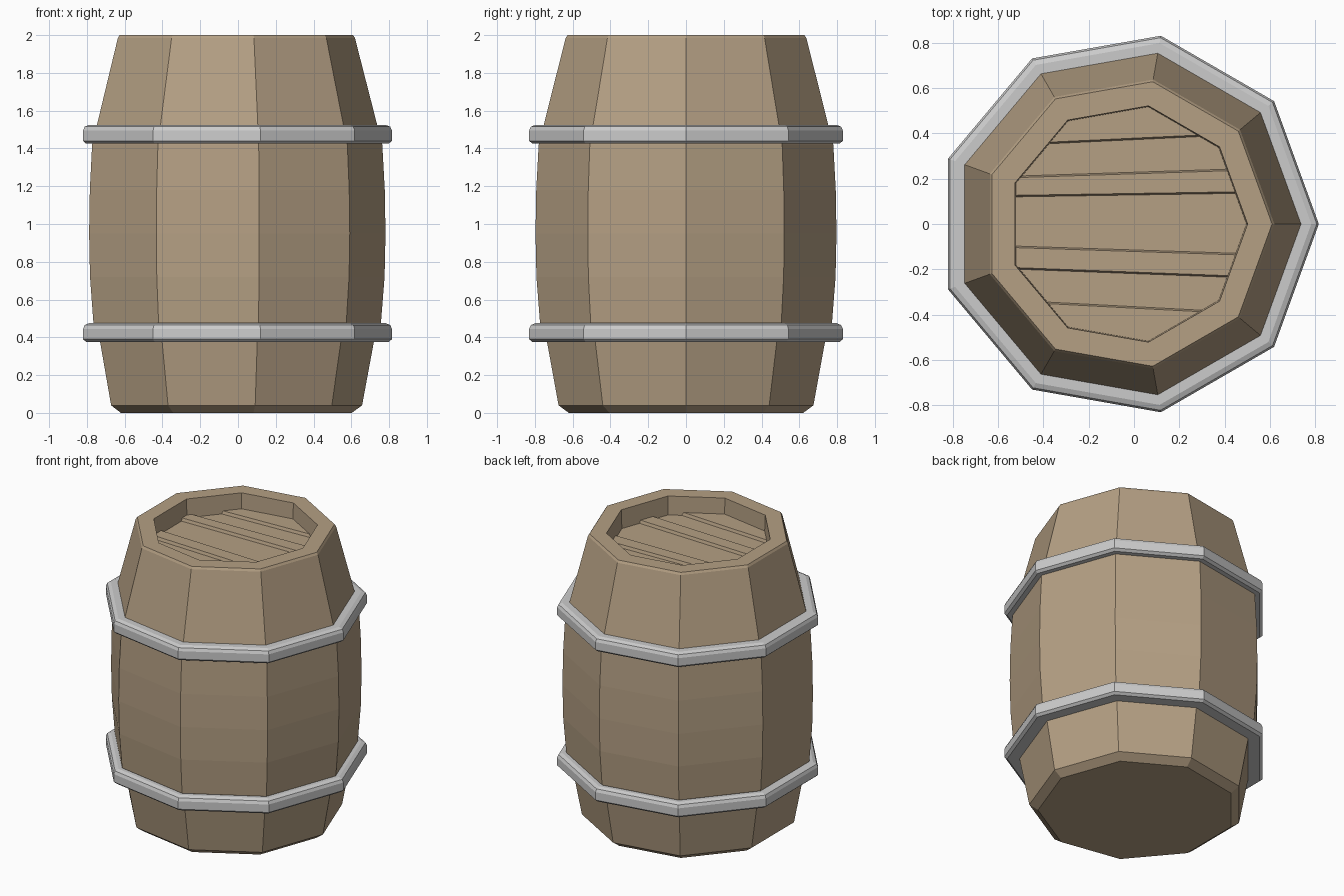
import bpy, bmesh
from math import cos, sin, pi
from mathutils import Vector

if "Cube" in bpy.data.objects:
    bpy.data.objects.remove(bpy.data.objects["Cube"])

SIDES = 9
CX = -0.028          # the nine-sided outline is centred by its bounding box

wood = bpy.data.materials.new("wood")
wood.diffuse_color = (0.46, 0.35, 0.23, 1)
wood.use_nodes = True
wood.node_tree.nodes["Principled BSDF"].inputs["Base Color"].default_value = wood.diffuse_color


def finish(name, bm, mat=None):
    bmesh.ops.recalc_face_normals(bm, faces=bm.faces)
    me = bpy.data.meshes.new(name)
    bm.to_mesh(me)
    bm.free()
    if mat:
        me.materials.append(mat)
    ob = bpy.data.objects.new(name, me)
    bpy.context.collection.objects.link(ob)
    return ob


def lathe(profile, closed=False):
    """Sweep (radius, z) points round nine sides; cap the ends or close the loop."""
    bm = bmesh.new()
    rings = []
    for r, z in profile:
        rings.append([bm.verts.new((CX + r * cos(2 * pi * i / SIDES),
                                    r * sin(2 * pi * i / SIDES), z))
                      for i in range(SIDES)])
    pairs = list(zip(rings, rings[1:]))
    if closed:
        pairs.append((rings[-1], rings[0]))
    else:
        bm.faces.new(rings[0][::-1])
        bm.faces.new(rings[-1])
    for a, b in pairs:
        for i in range(SIDES):
            j = (i + 1) % SIDES
            bm.faces.new((a[i], a[j], b[j], b[i]))
    return bm


# Barrel body: chamfered foot, bulging staves, rim and recessed lid floor
LID_LOW, LID_HIGH = 1.87, 1.89
body = [(0.63, 0), (0.685, 0.04), (0.748, 0.38), (0.785, 0.48), (0.804, 0.72),
        (0.809, 0.95), (0.805, 1.18), (0.792, 1.42), (0.766, 1.52),
        (0.647, 1.985), (0.637, 2.0), (0.529, 2.0), (0.524, LID_LOW)]
finish("barrel_body", lathe(body), wood)

# Metal hoops
for name, z in (("lower_hoop", 0.375), ("upper_hoop", 1.425)):
    hoop = [(0.74, z), (0.825, z), (0.843, z + 0.015), (0.843, z + 0.07),
            (0.834, z + 0.09), (0.81, z + 0.10), (0.74, z + 0.10)]
    finish(name, lathe(hoop, closed=True))


# Raised lid boards: nine-sided slab cut along slightly skewed lines
def cut(bm, line, keep_above):
    a, b = Vector((-0.5, line[0], 0)), Vector((0.45, line[1], 0))
    d = b - a
    normal = Vector((-d.y, d.x, 0)).normalized()
    # lean the cut so the board edges are slightly sloped
    normal.z = 0.35 if not keep_above else -0.35
    co = Vector((a.x, a.y, LID_HIGH))
    res = bmesh.ops.bisect_plane(
        bm, geom=bm.verts[:] + bm.edges[:] + bm.faces[:],
        plane_co=co, plane_no=normal,
        clear_inner=keep_above, clear_outer=not keep_above)
    edges = [e for e in res["geom_cut"] if isinstance(e, bmesh.types.BMEdge)]
    bmesh.ops.holes_fill(bm, edges=edges, sides=0)


boards = [((0.355, 0.40), None),
          ((0.205, 0.236), (0.127, 0.142)),
          ((-0.193, -0.229), (-0.105, -0.136)),
          (None, (-0.345, -0.395))]
for n, (low, high) in enumerate(boards, 1):
    if low and high and low[0] > high[0]:
        low, high = high, low
    bm = lathe([(0.526, LID_LOW - 0.02), (0.526, LID_HIGH)])
    if low:
        cut(bm, low, True)
    if high:
        cut(bm, high, False)
    finish(f"lid_board_{n}", bm, wood)
